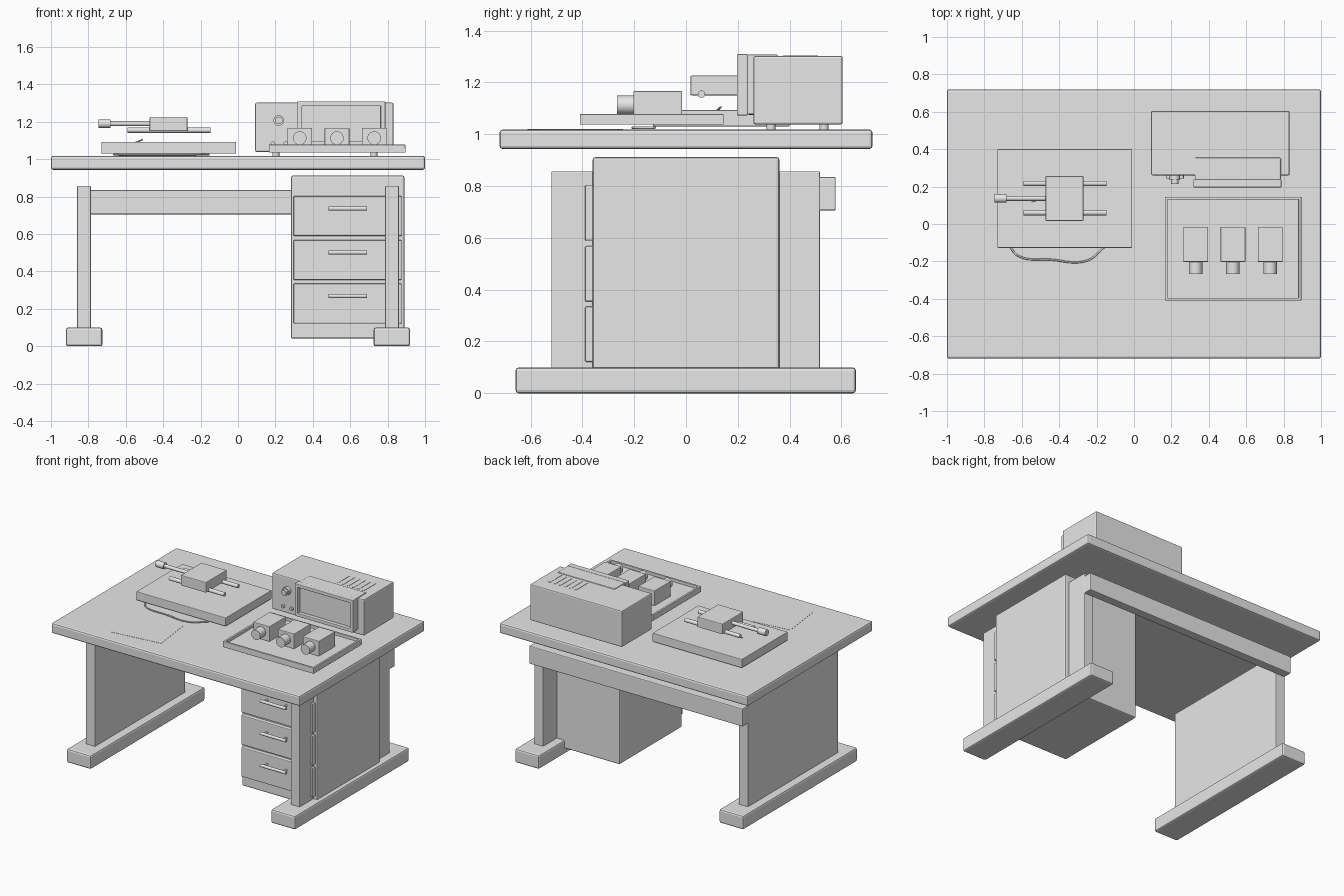
import bpy, math
from mathutils import Vector

if "Cube" in bpy.data.objects:
    bpy.data.objects.remove(bpy.data.objects["Cube"])

grey = bpy.data.materials.new("light_grey")
grey.diffuse_color = (0.8, 0.8, 0.8, 1)
grey.use_nodes = True
grey.node_tree.nodes["Principled BSDF"].inputs["Base Color"].default_value = grey.diffuse_color


def finish(ob, name, bevel=0.0, segments=2):
    ob.name = name
    ob.data.materials.append(grey)
    if bevel:
        m = ob.modifiers.new("soft_edges", 'BEVEL')
        m.width, m.segments = bevel, segments
    return ob


def box(name, x, y, z, bevel=0.0, turn=0.0):
    """Box from (min, max) ranges."""
    bpy.ops.mesh.primitive_cube_add(size=1, location=[sum(r) / 2 for r in (x, y, z)])
    ob = bpy.context.object
    ob.scale = [r[1] - r[0] for r in (x, y, z)]
    bpy.ops.object.transform_apply(location=False, rotation=False, scale=True)
    ob.rotation_euler.z = turn
    return finish(ob, name, bevel)


def rod(name, a, b, r, sides=24):
    """Cylinder between two points."""
    a, b = Vector(a), Vector(b)
    bpy.ops.mesh.primitive_cylinder_add(vertices=sides, radius=r, depth=(b - a).length,
                                        location=(a + b) / 2)
    ob = bpy.context.object
    ob.rotation_euler = (b - a).to_track_quat('Z', 'Y').to_euler()
    bpy.ops.object.shade_smooth_by_angle(angle=math.radians(35))
    return finish(ob, name)


def frame(name, x, z, y, t):
    """Rectangular ring in the xz plane."""
    box(name + "_left", (x[0], x[0] + t), y, z, 0.004)
    box(name + "_right", (x[1] - t, x[1]), y, z, 0.004)
    box(name + "_top", x, y, (z[1] - t, z[1]), 0.004)
    box(name + "_bottom", x, y, (z[0], z[0] + t), 0.004)


# Desk
box("tabletop", (-1, 1), (-0.72, 0.72), (0.943, 1.018), 0.012)
for side, s in (("left", -1), ("right", 1)):
    box(side + "_leg_panel", sorted((s * 0.787, s * 0.86)), (-0.52, 0.517), (0.09, 0.857), 0.004)
    box(side + "_foot", sorted((s * 0.725, s * 0.92)), (-0.658, 0.656), (0, 0.1), 0.012)
box("back_beam", (-0.86, 0.86), (0.513, 0.578), (0.705, 0.835), 0.006)

# Drawer cabinet
box("cabinet", (0.283, 0.89), (-0.36, 0.36), (0.04, 0.912), 0.01)
for top in (0.803, 0.568, 0.335):
    box("drawer_front", (0.297, 0.875), (-0.39, -0.35), (top - 0.214, top), 0.006)
    zh = top - 0.067
    rod("drawer_handle", (0.483, -0.43, zh), (0.69, -0.43, zh), 0.011, 16)
    for x in (0.51, 0.663):
        rod("handle_post", (x, -0.43, zh), (x, -0.385, zh), 0.007, 12)

# Paper sheet on the desk
box("paper_sheet", (-0.62, -0.24), (-0.59, -0.265), (1.0175, 1.0195), turn=math.radians(7))

# Machine base with two guide rods, carriage and spindle
box("machine_base", (-0.73, -0.01), (-0.127, 0.4), (1.03, 1.093), 0.004)
for y in (0.217, 0.06):
    rod("guide_rod", (-0.59, y, 1.155), (-0.147, y, 1.155), 0.014)
box("carriage", (-0.473, -0.27), (0.017, 0.256), (1.15, 1.226), 0.005)
rod("spindle", (-0.7, 0.137, 1.19), (-0.46, 0.137, 1.19), 0.013)
rod("spindle_knob", (-0.747, 0.137, 1.19), (-0.683, 0.137, 1.19), 0.023)
rod("small_pin", (-0.55, 0.115, 1.088), (-0.51, 0.135, 1.105), 0.004, 8)

# Loose cable curving out from under the machine base
curve = bpy.data.curves.new("cable", 'CURVE')
curve.dimensions = '3D'
curve.bevel_depth, curve.bevel_resolution = 0.005, 2
sp = curve.splines.new('BEZIER')
path = [(-0.665, -0.12), (-0.62, -0.17), (-0.45, -0.19), (-0.25, -0.195), (-0.155, -0.12)]
sp.bezier_points.add(len(path) - 1)
for p, (x, y) in zip(sp.bezier_points, path):
    p.co = (x, y, 1.025)
    p.handle_left_type = p.handle_right_type = 'AUTO'
cable = bpy.data.objects.new("cable", curve)
bpy.context.collection.objects.link(cable)
finish(cable, "cable")

# Tray with raised rim
tx, ty, tz = (0.165, 0.895), (-0.41, 0.145), (1.037, 1.078)
box("tray_floor", tx, ty, (1.037, 1.058))
for x in ((tx[0], tx[0] + 0.015), (tx[1] - 0.015, tx[1])):
    box("tray_side_rim", x, ty, tz, 0.003)
for y in ((ty[0], ty[0] + 0.015), (ty[1] - 0.015, ty[1])):
    box("tray_cross_rim", tx, y, tz, 0.003)

# Three small units on the tray, each with a front barrel
for x in (0.33, 0.529, 0.728):
    box("small_unit", (x - 0.066, x + 0.066), (-0.203, -0.015), (1.056, 1.167), 0.004)
    rod("unit_barrel", (x, -0.267, 1.113), (x, -0.19, 1.113), 0.036, 32)

# Instrument case
box("instrument_case", (0.092, 0.832), (0.26, 0.605), (1.038, 1.302), 0.008)
for x in (0.203, 0.727):
    for y in (0.328, 0.533):
        rod("case_foot", (x, y, 1.018), (x, y, 1.045), 0.018, 16)

# Screen housing, bezel and recessed screen
box("screen_housing", (0.325, 0.785), (0.235, 0.355), (1.076, 1.308), 0.006)
frame("bezel", (0.318, 0.788), (1.073, 1.309), (0.196, 0.238), 0.025)
box("screen", (0.34, 0.765), (0.222, 0.24), (1.09, 1.29))

# Control knob and buttons
rod("control_knob_base", (0.218, 0.235, 1.207), (0.218, 0.265, 1.207), 0.028)
rod("control_knob", (0.218, 0.213, 1.207), (0.218, 0.24, 1.207), 0.02)
for x in (0.185, 0.255):
    rod("button", (x, 0.243, 1.085), (x, 0.265, 1.085), 0.011, 16)

# Vent slots on top of the case
for i in range(6):
    x = 0.535 + i * 0.042
    box("vent_slot", (x - 0.008, x + 0.008), (0.375, 0.51), (1.3, 1.304))
